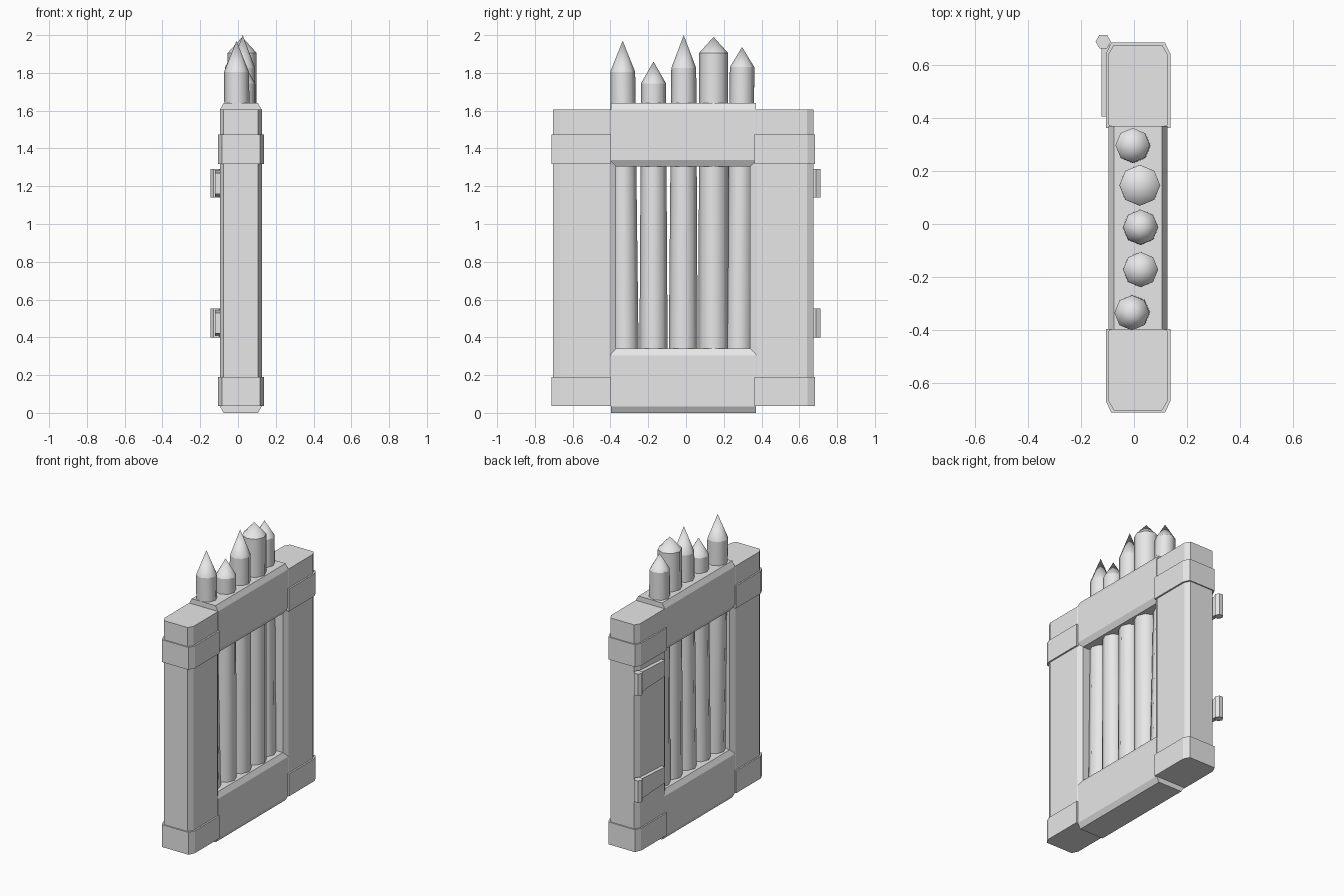
import bpy
import bmesh
import math
from mathutils import Vector

if "Cube" in bpy.data.objects:
    bpy.data.objects.remove(bpy.data.objects["Cube"], do_unlink=True)

grey = bpy.data.materials.new("plain grey")
grey.use_nodes = True
grey.diffuse_color = (0.8, 0.8, 0.8, 1)
grey.node_tree.nodes["Principled BSDF"].inputs["Base Color"].default_value = (0.8, 0.8, 0.8, 1)

X0, X1 = -0.096, 0.126      # frame thickness
CX, CW = 0.02, 0.035        # chamfer depth and width


def finish(name, bm):
    bmesh.ops.recalc_face_normals(bm, faces=bm.faces)
    mesh = bpy.data.meshes.new(name)
    bm.to_mesh(mesh)
    bm.free()
    mesh.materials.append(grey)
    obj = bpy.data.objects.new(name, mesh)
    bpy.context.collection.objects.link(obj)
    return obj


def prism(name, profile, extrude):
    """Extrude a closed profile of 3D points along a vector."""
    bm = bmesh.new()
    face = bm.faces.new([bm.verts.new(p) for p in profile])
    out = bmesh.ops.extrude_face_region(bm, geom=[face])
    verts = [v for v in out["geom"] if isinstance(v, bmesh.types.BMVert)]
    bmesh.ops.translate(bm, verts=verts, vec=extrude)
    return finish(name, bm)


def chamfered(x0, x1, a, b, ca, cb):
    """Section across the thickness, chamfered by ca at a and cb at b."""
    pts = [(x0 + CX, a), (x1 - CX, a), (x1, a + ca), (x1, b - cb),
           (x1 - CX, b), (x0 + CX, b), (x0, b - cb), (x0, a + ca)]
    if ca == 0:
        pts[0], pts[1] = (x0, a), (x1, a)
        del pts[7], pts[2]
    elif cb == 0:
        pts[4], pts[5] = (x1, b), (x0, b)
        del pts[6], pts[3]
    return pts


# Upright posts
for name, a, b in (("front_post", -0.703, -0.37), ("back_post", 0.34, 0.676)):
    prism(name, [(x, y, 0.04) for x, y in chamfered(X0, X1, a, b, CW, CW)], (0, 0, 1.565))

# Cross rails
for name, a, b in (("bottom_rail", 0.0, 0.34), ("top_rail", 1.305, 1.64)):
    prism(name, [(x, -0.398, z) for x, z in chamfered(X0, X1, a, b, CW, CW)], (0, 0.768, 0))

# Corner bands wrapped around the posts
for side, a, b, ca, cb in (("front", -0.711, -0.397, 0.042, 0), ("back", 0.362, 0.684, 0, 0.042)):
    for level, z in (("bottom", 0.036), ("top", 1.318)):
        section = chamfered(X0 - 0.01, X1 + 0.011, a, b, ca, cb)
        prism(f"{side}_{level}_band", [(x, y, z) for x, y in section], (0, 0, 0.155))

# Hinges: a tapered strap and a six-sided barrel
for level, z in (("bottom", 0.40), ("top", 1.14)):
    prism(f"{level}_hinge_strap",
          [(-0.123, 0.405, z + 0.02), (-0.123, 0.69, z + 0.005),
           (-0.123, 0.69, z + 0.145), (-0.123, 0.405, z + 0.13)], (0.03, 0, 0))
    prism(f"{level}_hinge_barrel",
          [(-0.116 + 0.029 * math.cos(k * math.pi / 3), 0.688 + 0.029 * math.sin(k * math.pi / 3), z)
           for k in range(6)], (0, 0, 0.152))


def stake(name, foot, head, shoulder, tip, r_foot, r_head, sides=8):
    """Slightly tapered pole with a pointed end."""
    bm = bmesh.new()
    z_foot = 0.25

    def ring(center, r, z):
        return [bm.verts.new((center[0] + r * math.cos(math.tau * k / sides),
                              center[1] + r * math.sin(math.tau * k / sides), z)) for k in range(sides)]
    low, high = ring(foot, r_foot, z_foot), ring(head, r_head, shoulder)
    point = bm.verts.new((head[0], head[1], tip))
    bm.faces.new(low[::-1])
    for k in range(sides):
        n = (k + 1) % sides
        bm.faces.new((low[k], low[n], high[n], high[k])).smooth = True
        bm.faces.new((high[k], high[n], point)).smooth = True
        for loop in (low, high):
            bm.edges.get((loop[k], loop[n])).smooth = False
    finish(name, bm)


# Five pointed stakes, front to back
stakes = [
    ((0.01, -0.322), (-0.008, -0.335), 1.805, 1.97, 0.072, 0.066),
    ((0.02, -0.172), (0.025, -0.172), 1.745, 1.86, 0.075, 0.066),
    ((0.02, -0.015), (0.025, -0.012), 1.825, 2.0, 0.077, 0.066),
    ((0.02, 0.146), (0.022, 0.146), 1.905, 1.99, 0.08, 0.077),
    ((0.01, 0.28), (-0.005, 0.297), 1.83, 1.937, 0.072, 0.065),
]
for i, args in enumerate(stakes):
    stake(f"stake_{i + 1}", *args)
